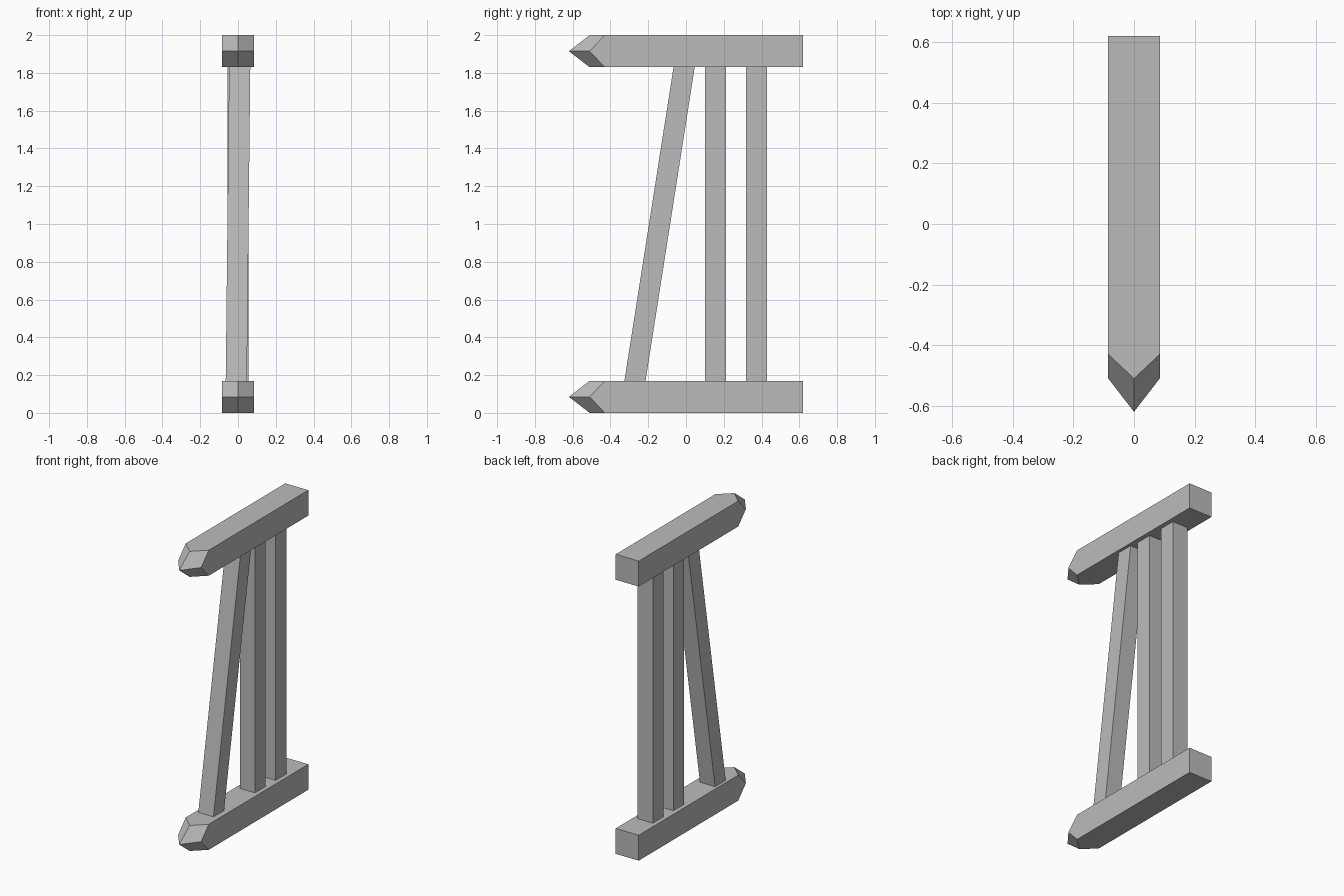
import bpy
import bmesh

cube = bpy.data.objects.get("Cube")
if cube:
    bpy.data.objects.remove(cube, do_unlink=True)

# Single plain grey material
GREY = (0.5, 0.5, 0.5, 1.0)
grey = bpy.data.materials.new("plain grey")
grey.use_nodes = True
grey.diffuse_color = GREY
grey.node_tree.nodes["Principled BSDF"].inputs["Base Color"].default_value = GREY

HALF = 0.085       # half thickness of the beams
POST = 0.056       # half thickness of the posts
BACK, SHOULDER, RIDGE, TIP = 0.62, -0.43, -0.51, -0.62
HEIGHT = 2.0


def finish(name, bm):
    bmesh.ops.recalc_face_normals(bm, faces=bm.faces)
    mesh = bpy.data.meshes.new(name)
    bm.to_mesh(mesh)
    bm.free()
    mesh.materials.append(grey)
    obj = bpy.data.objects.new(name, mesh)
    bpy.context.collection.objects.link(obj)
    return obj


def beam(name, z):
    """Square beam whose front end is a four-facet point."""
    bm = bmesh.new()
    ring = [(-1, -1), (0, -1), (1, -1), (1, 0), (1, 1), (0, 1), (-1, 1), (-1, 0)]
    front = [bm.verts.new((x * HALF, SHOULDER if x and s else RIDGE, z + s * HALF))
             for x, s in ring]
    rear = [bm.verts.new((x * HALF, BACK, z + s * HALF)) for x, s in ring[::2]]
    tip = bm.verts.new((0, TIP, z))
    bm.faces.new(rear)
    for i in range(4):
        a, mid, b = (front[(2 * i + k) % 8] for k in range(3))
        # Long side, running out to the ridge at its middle
        bm.faces.new((a, mid, b, rear[(i + 1) % 4], rear[i]))
        # Facet between two ridges and the tip
        bm.faces.new((mid, b, front[(2 * i + 3) % 8], tip))
    return finish(name, bm)


def post(name, foot, head):
    """Square post sheared from its foot centre to its head centre (x, y)."""
    bm = bmesh.new()
    bmesh.ops.create_cube(bm, size=2)
    for v in bm.verts:
        top = v.co.z > 0
        cx, cy = head if top else foot
        v.co = (cx + v.co.x * POST, cy + v.co.y * POST,
                HEIGHT - 2 * HALF if top else 2 * HALF)
    return finish(name, bm)


# Horizontal beams
beam("bottom_beam", HALF)
beam("top_beam", HEIGHT - HALF)

# Upright posts and the leaning brace
post("middle_post", (0, 0.156), (0, 0.156))
post("rear_post", (0, 0.374), (0, 0.374))
post("front_brace", (-0.009, -0.27), (0.009, -0.01))
